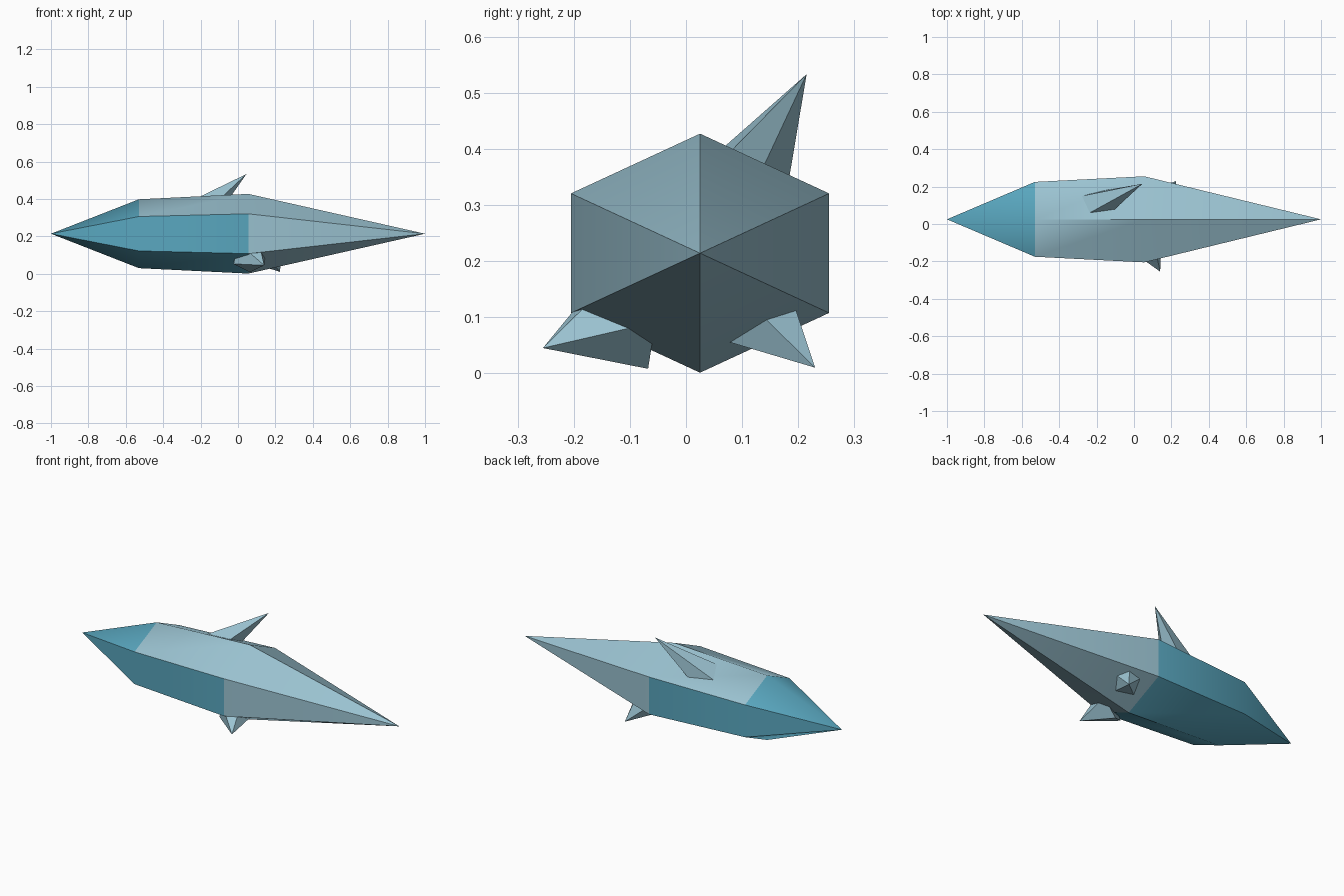
import bpy, bmesh, math
from mathutils import Vector, Matrix

cube = bpy.data.objects.get("Cube")
if cube:
    bpy.data.objects.remove(cube, do_unlink=True)


def material(name, rgb):
    mat = bpy.data.materials.new(name)
    mat.use_nodes = True
    colour = (*rgb, 1)
    mat.diffuse_color = colour
    mat.node_tree.nodes["Principled BSDF"].inputs["Base Color"].default_value = colour
    return mat


pale = material("pale blue", (0.33, 0.55, 0.645))
teal = material("teal", (0.10, 0.385, 0.52))


def finish(bm, name, mats):
    bmesh.ops.recalc_face_normals(bm, faces=bm.faces)
    mesh = bpy.data.meshes.new(name)
    bm.to_mesh(mesh)
    bm.free()
    for mat in mats:
        mesh.materials.append(mat)
    obj = bpy.data.objects.new(name, mesh)
    bpy.context.collection.objects.link(obj)
    bpy.ops.object.select_all(action="DESELECT")
    obj.select_set(True)
    bpy.context.view_layer.objects.active = obj
    bpy.ops.object.shade_smooth_by_angle(angle=math.radians(47.5))


# Crystal body: two hexagonal rings between a short and a long point
CENTRE_Y, CENTRE_Z = 0.025, 0.214
NOSE_X, TAIL_X = -0.53, 0.055


def hex_ring(bm, x, half_y, half_z):
    verts = []
    for i in range(6):
        a = i * math.pi / 3
        y = CENTRE_Y + half_y * math.sin(a) / math.sin(math.pi / 3)
        verts.append(bm.verts.new((x, y, CENTRE_Z + half_z * math.cos(a))))
    return verts


bm = bmesh.new()
front_tip = bm.verts.new((-1, CENTRE_Y, CENTRE_Z))
back_tip = bm.verts.new((1, CENTRE_Y, CENTRE_Z))
near = hex_ring(bm, NOSE_X, 0.2, 0.184)
far = hex_ring(bm, TAIL_X, 0.23, 0.213)
for i in range(6):
    j = (i + 1) % 6
    bm.faces.new((front_tip, near[i], near[j]))
    bm.faces.new((near[i], far[i], far[j], near[j]))
    bm.faces.new((far[i], back_tip, far[j]))
bmesh.ops.recalc_face_normals(bm, faces=bm.faces)

# Teal short point, sides and underside; pale top and long point
for face in bm.faces:
    x = face.calc_center_median().x
    on_top = x > NOSE_X and face.normal.z > 0.3
    face.material_index = 0 if x > TAIL_X or on_top else 1
finish(bm, "crystal_body", (pale, teal))


# Five-sided spikes growing out of the body
def spike(name, tip, axis, toward, length, half_angle):
    tip, axis = Vector(tip), Vector(axis).normalized()
    out = Vector(toward)
    out = (out - axis * out.dot(axis)).normalized()
    radius = length * math.tan(math.radians(half_angle))
    bm = bmesh.new()
    point = bm.verts.new(tip)
    base = [
        bm.verts.new(tip - axis * length
                     + Matrix.Rotation(i * math.tau / 5, 3, axis) @ out * radius)
        for i in range(5)
    ]
    bm.faces.new(base)
    for i in range(5):
        bm.faces.new((point, base[i], base[(i + 1) % 5]))
    finish(bm, name, (pale,))


spike("top_spike", (0.045, 0.215, 0.533), (0.72, 0.34, 0.6), (0.18, -0.03, -0.2), 0.4, 14.3)
spike("front_spike", (0.14, -0.255, 0.045), (0.45, -0.84, -0.31), (-0.26, -0.35, 0.31), 0.18, 29)
spike("back_spike", (0.225, 0.23, 0.01), (0.44, 0.65, -0.62), (0.25, 0.58, 0.79), 0.18, 28)
